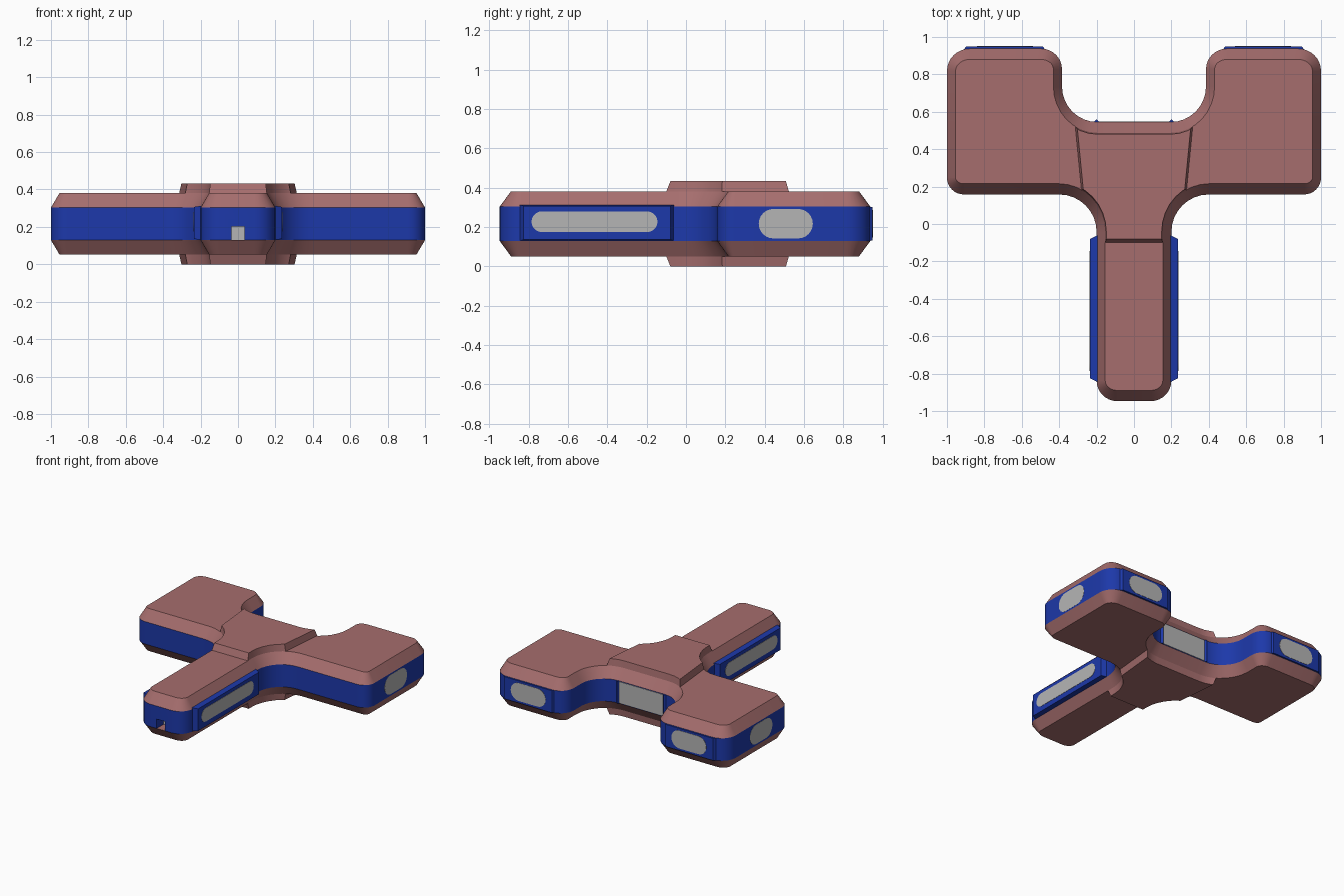
import bpy, bmesh, math
from mathutils import Vector

if "Cube" in bpy.data.objects:
    bpy.data.objects.remove(bpy.data.objects["Cube"])

MID, BAND, DECK, CORE = 0.2165, 0.087, 0.165, 0.2165   # mid plane, half heights


def material(name, rgb):
    m = bpy.data.materials.new(name)
    m.diffuse_color = (*rgb, 1)
    m.use_nodes = True
    m.node_tree.nodes["Principled BSDF"].inputs["Base Color"].default_value = m.diffuse_color
    return m


PINK = material("dusty_pink", (0.38, 0.155, 0.155))
BLUE = material("deep_blue", (0.012, 0.04, 0.40))
GREY = material("mid_grey", (0.46, 0.46, 0.46))


def smooth(ob):
    bpy.ops.object.select_all(action='DESELECT')
    ob.select_set(True)
    bpy.context.view_layer.objects.active = ob
    bpy.ops.object.shade_smooth_by_angle(angle=math.radians(28))


def loft(name, rings, mat=GREY, planes=()):
    """Capped loft through rings of points, optionally trimmed by planes."""
    bm = bmesh.new()
    loops = [[bm.verts.new(p) for p in r] for r in rings]
    n = len(loops[0])
    for a, b in zip(loops, loops[1:]):
        for i in range(n):
            j = (i + 1) % n
            bm.faces.new((a[i], a[j], b[j], b[i]))
    bm.faces.new(loops[0])
    bm.faces.new(loops[-1])
    bmesh.ops.recalc_face_normals(bm, faces=bm.faces)
    if planes:
        bmesh.ops.triangulate(bm, faces=bm.faces)
    for co, no in planes:
        bmesh.ops.bisect_plane(bm, geom=bm.verts[:] + bm.edges[:] + bm.faces[:],
                               plane_co=co, plane_no=no, clear_outer=True)
        bmesh.ops.holes_fill(bm, edges=[e for e in bm.edges if e.is_boundary])
    bmesh.ops.recalc_face_normals(bm, faces=bm.faces)
    me = bpy.data.meshes.new(name)
    bm.to_mesh(me)
    bm.free()
    ob = bpy.data.objects.new(name, me)
    bpy.context.collection.objects.link(ob)
    me.materials.append(mat)
    smooth(ob)
    return ob


def box(name, x, y, z, mat=GREY):
    return loft(name, [[(a, b, h) for a, b in ((x[0], y[0]), (x[1], y[0]), (x[1], y[1]), (x[0], y[1]))]
                       for h in z], mat)


# centre x, centre y, radius, start angle, end angle (clockwise arcs are concave)
ARCS = [(0.09, -0.837, 0.11, -90, 0), (0.40, -0.042, 0.20, 180, 90),
        (0.91, 0.248, 0.09, -90, 0), (0.88, 0.817, 0.12, 0, 90),
        (0.495, 0.827, 0.11, 90, 180), (0.195, 0.735, 0.19, 0, -90)]


def outline(inset, z, steps=8):
    """Y-shaped contour; the inset is a little deeper along y than along x."""
    half = []
    for cx, cy, r, a0, a1 in ARCS:
        d = inset if a1 < a0 else -inset
        for i in range(steps + 1):
            a = math.radians(a0 + (a1 - a0) * i / steps)
            half.append((cx + (r + d) * math.cos(a), cy + (r + 1.25 * d) * math.sin(a), z))
    return half + [(-x, y, z) for x, y, z in reversed(half)]


def pill(cu, cz, length, height, place):
    """Stadium ring in a vertical plane; place maps (u, z) to 3D."""
    r, pts = height / 2, []
    for i in range(26):
        a = math.radians(-90 + 180 * (i if i < 13 else i - 1) / 12)
        sx = 1 if i < 13 else -1
        pts.append(place(cu + sx * (length / 2 - r) + r * math.cos(a), cz + r * math.sin(a)))
    return pts


# blue side band with a socket notch in the front end
band = loft("side_band", [outline(0, MID - BAND), outline(0, MID + BAND)], BLUE)
cutter = box("socket_cutter", (-0.035, 0.035), (-1.0, -0.86), (0.12, 0.202), BLUE)
mod = band.modifiers.new("socket", 'BOOLEAN')
mod.operation, mod.object, mod.solver = 'DIFFERENCE', cutter, 'EXACT'
bpy.context.view_layer.objects.active = band
bpy.ops.object.modifier_apply(modifier=mod.name)
bpy.data.objects.remove(cutter)
smooth(band)
box("socket_back", (-0.035, 0.035), (-0.865, -0.85), (0.131, 0.202))

# pink upper and lower shells, each with a raised central block
for k, side in ((1, "upper"), (-1, "lower")):
    def z(h):
        return MID + k * h
    loft(side + "_shell", [outline(0, z(BAND)), outline(0.046, z(DECK))], PINK)
    cuts = [(Vector((0, -0.10, z(DECK))), Vector((0, -1, 0.4 * k)))]
    cuts += [(Vector((s * 0.28, 0.17, z(DECK))), Vector((s, -0.097, 0.2 * k))) for s in (1, -1)]
    loft(side + "_raised_centre", [outline(0.046, z(DECK)), outline(0.052, z(CORE))], PINK, cuts)


def raised_panel(name, u, z, bevel_u, bevel_z, base, top, place):
    """Bevelled blue panel standing off a wall."""
    rings = []
    for d, a, b in ((base, 0, 0), (top, bevel_u, bevel_z)):
        rings.append([place(p, h, d) for p, h in ((u[0] + a, z[0] + b), (u[1] - a, z[0] + b),
                                                  (u[1] - a, z[1] - b), (u[0] + a, z[1] - b))])
    loft(name, rings, BLUE)


for s, side in ((1, "right"), (-1, "left")):
    def on_side(u, z, d):
        return (s * d, u, z)

    def on_back(u, z, d):
        return (s * u, d, z)

    def window(name, cu, cz, length, height, d, place):
        loft(name, [pill(cu, cz, length, height, lambda u, z: place(u, z, e))
                    for e in (d - 0.01, d + 0.002)])

    # stem panels and wing-tip panels
    raised_panel(side + "_stem_panel", (-0.845, -0.06), (0.13, 0.313), 0.02, 0.006, 0.195, 0.235, on_side)
    raised_panel(side + "_wing_panel", (0.475, 0.91), (0.1305, 0.3025), 0.012, 0, 0.932, 0.949, on_back)
    # grey windows
    window(side + "_stem_window", -0.465, 0.227, 0.64, 0.105, 0.235, on_side)
    window(side + "_wing_side_window", 0.507, 0.217, 0.275, 0.15, 0.999, on_side)
    window(side + "_wing_back_window", 0.69, 0.217, 0.30, 0.14, 0.949, on_back)
    # small ridges framing the rear plate
    loft(side + "_rear_ridge", [[(s * x, y, h) for x, y in ((0.18, 0.54), (0.22, 0.54), (0.20, 0.56))]
                                for h in (MID - BAND, MID + BAND)], BLUE)

# grey plate between the wings
box("rear_plate", (-0.19, 0.19), (0.53, 0.549), (MID - BAND + 0.004, MID + BAND - 0.004))
